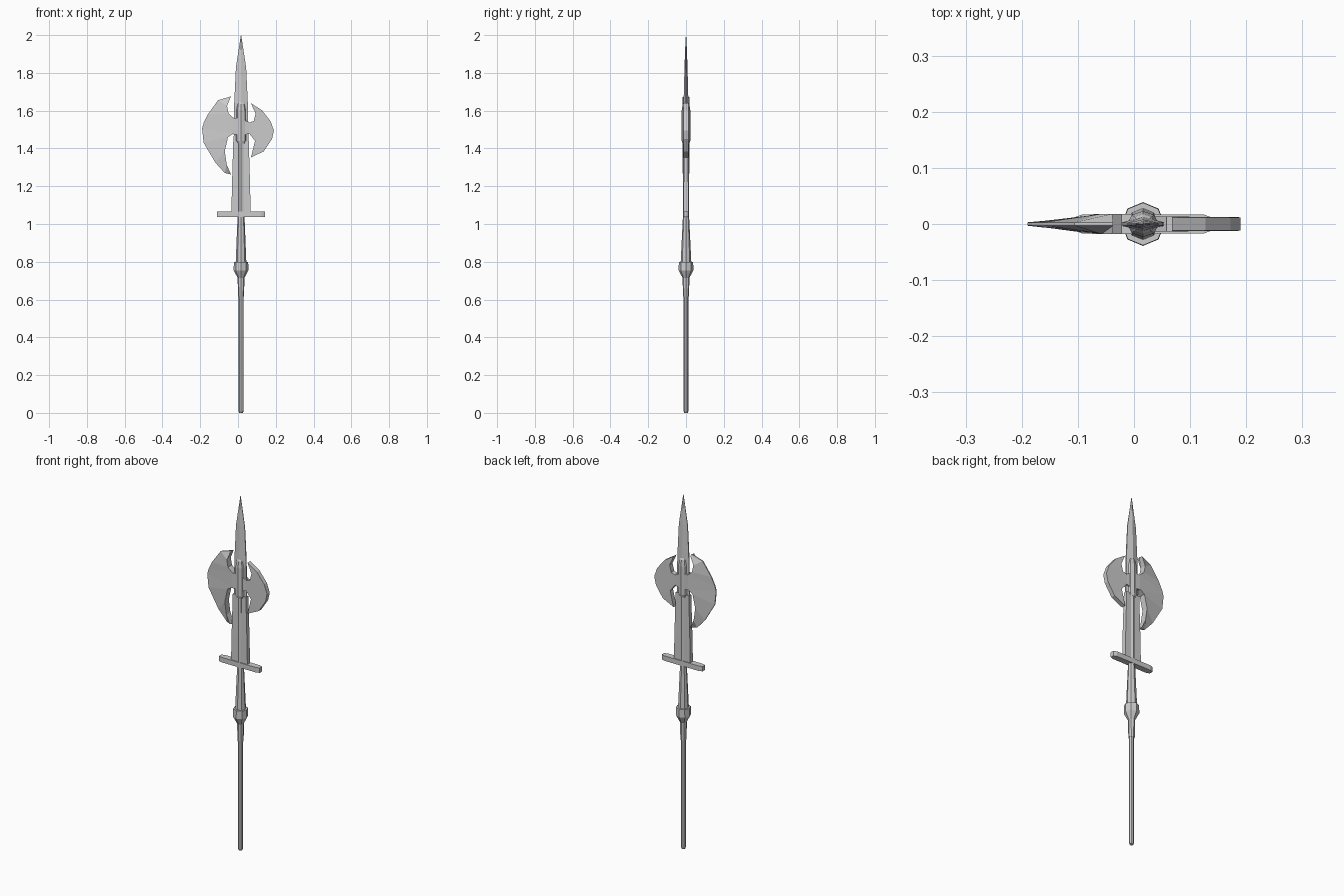
import bpy, bmesh
from math import sin, cos, pi

CX = 0.016  # pole axis


def finish(bm, name):
    bmesh.ops.remove_doubles(bm, verts=bm.verts, dist=1e-5)
    bmesh.ops.recalc_face_normals(bm, faces=bm.faces)
    me = bpy.data.meshes.new(name)
    bm.to_mesh(me)
    bm.free()
    ob = bpy.data.objects.new(name, me)
    bpy.context.collection.objects.link(ob)
    return ob


def loft(name, rings, shape):
    """Stack scaled copies of a cross-section; rings are (z, half_x, half_y)."""
    bm = bmesh.new()
    loops = [[bm.verts.new((CX + u * rx, v * ry, z)) for u, v in shape]
             for z, rx, ry in rings]
    n = len(shape)
    for a, b in zip(loops, loops[1:]):
        for i in range(n):
            j = (i + 1) % n
            bm.faces.new((a[i], a[j], b[j], b[i]))
    bm.faces.new(loops[0])
    bm.faces.new(loops[-1])
    return finish(bm, name)


def blade(name, outer, inner, t_out, t_in):
    """Strip between an outer cutting edge and an inner edge, (x, z) pairs."""
    bm = bmesh.new()
    rows = []
    for (xo, zo), (xi, zi) in zip(outer, inner):
        rows.append([bm.verts.new(c) for c in (
            (xo, -t_out, zo), (xi, -t_in, zi), (xi, t_in, zi), (xo, t_out, zo))])
    for a, b in zip(rows, rows[1:]):
        for i in range(4):
            j = (i + 1) % 4
            bm.faces.new((a[i], a[j], b[j], b[i]))
    bm.faces.new(rows[0])
    bm.faces.new(rows[-1])
    return finish(bm, name)


OCT = [(cos(i * pi / 4), sin(i * pi / 4)) for i in range(8)]
BOX = [(-1, -1), (1, -1), (1, 1), (-1, 1)]
LENS = [(-1, -.25), (0, -1), (1, -.25), (1, .25), (0, 1), (-1, .25)]
BAR = [(-1, -.6), (-.85, -1), (.85, -1), (1, -.6), (1, .6), (.85, 1), (-.85, 1), (-1, .6)]

# Pole and the moulded grip collar
loft("pole", [(0, .010, .010), (.01, .013, .013), (.63, .013, .013)], OCT)
loft("collar", [(.615, .016, .016), (.715, .018, .018), (.755, .039, .039),
                (.80, .038, .038), (.80, .028, .028), (1.05, .018, .016)], OCT)

# Cross guard
loft("cross_guard", [(1.037, .127, .017), (1.065, .127, .017)], BAR)

# Flat langets with the central rod through them
loft("langets", [(1.05, .051, .012), (1.20, .048, .012), (1.44, .041, .011)], BOX)
loft("central_rod", [(1.05, .017, .017), (1.44, .017, .017)], OCT)

# Head socket and spear point
loft("head_socket", [(1.425, .022, .017), (1.44, .029, .023), (1.60, .028, .023),
                     (1.635, .022, .018), (1.645, .014, .012)], OCT)
loft("spear_point", [(1.43, .039, .013), (1.64, .036, .013), (1.83, .027, .008),
                     (1.92, .013, .005), (2.0, .0008, .0008)], LENS)

# Large axe blade, sharpened to the left
blade("axe_blade",
      [(-.037, 1.676), (-.106, 1.655), (-.16, 1.58), (-.182, 1.535), (-.19, 1.505),
       (-.182, 1.43), (-.12, 1.325), (-.07, 1.27), (-.037, 1.262)],
      [(-.039, 1.672), (-.058, 1.625), (-.050, 1.585), (-.022, 1.56), (-.022, 1.48),
       (-.053, 1.46), (-.070, 1.385), (-.060, 1.315), (-.039, 1.267)],
      .003, .018)
loft_neck = [(-.025, 1.56), (-.025, 1.475)]
blade("axe_neck", loft_neck, [(.016, 1.56), (.016, 1.475)], .018, .018)

# Smaller rear blade, even thickness
blade("rear_blade",
      [(.068, 1.64), (.127, 1.602), (.172, 1.545), (.19, 1.495),
       (.180, 1.45), (.137, 1.385), (.068, 1.352)],
      [(.070, 1.636), (.093, 1.585), (.083, 1.545), (.055, 1.535),
       (.055, 1.485), (.090, 1.44), (.070, 1.357)],
      .012, .013)
blade("rear_neck", [(.058, 1.54), (.058, 1.48)], [(.016, 1.555), (.016, 1.465)], .013, .016)
